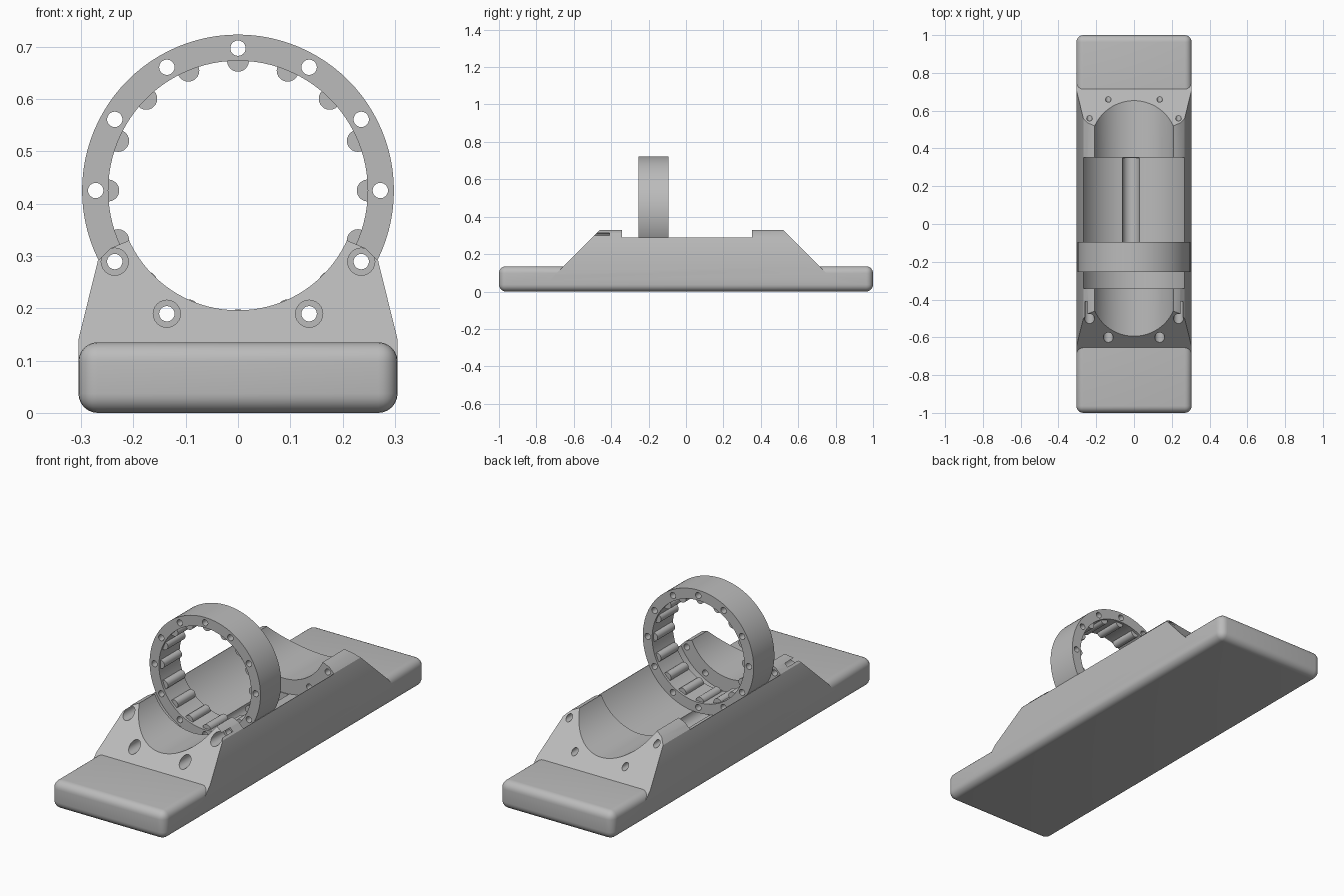
import bpy, bmesh, math
from mathutils import Matrix, Vector

if "Cube" in bpy.data.objects:
    bpy.data.objects.remove(bpy.data.objects["Cube"], do_unlink=True)

grey = bpy.data.materials.new("plain grey")
grey.use_nodes = True
COLOR = (0.5, 0.5, 0.5, 1)
grey.diffuse_color = COLOR
grey.node_tree.nodes["Principled BSDF"].inputs["Base Color"].default_value = COLOR

AXIS_Z = 0.425          # height of the ring axis
RING = (-0.253, -0.094)  # front and back of the ring
BED = (-0.342, 0.353)    # front and back of the trough


def to_object(name, bm):
    bmesh.ops.recalc_face_normals(bm, faces=bm.faces)
    mesh = bpy.data.meshes.new(name)
    bm.to_mesh(mesh)
    bm.free()
    ob = bpy.data.objects.new(name, mesh)
    bpy.context.collection.objects.link(ob)
    mesh.materials.append(grey)
    return ob


def add_box(bm, x, y, z):
    mid = Vector((sum(x) / 2, sum(y) / 2, sum(z) / 2))
    size = (x[1] - x[0], y[1] - y[0], z[1] - z[0], 1)
    bmesh.ops.create_cube(bm, size=1, matrix=Matrix.Translation(mid) @ Matrix.Diagonal(size))


def rods(name, points, radius, y, segments=24):
    """Separate cylinders along y, one at each (x, z) point."""
    bm = bmesh.new()
    for px, pz in points:
        m = Matrix.Translation((px, sum(y) / 2, pz)) @ Matrix.Rotation(math.pi / 2, 4, 'X')
        bmesh.ops.create_cone(bm, cap_ends=True, segments=segments, radius1=radius,
                              radius2=radius, depth=y[1] - y[0], matrix=m)
    return to_object(name, bm)


def around_axis(radius, degrees):
    return [(radius * math.cos(math.radians(a)), AXIS_Z + radius * math.sin(math.radians(a)))
            for a in degrees]


def combine(ob, other, operation):
    mod = ob.modifiers.new("boolean", 'BOOLEAN')
    mod.operation, mod.object, mod.solver = operation, other, 'EXACT'
    bpy.context.view_layer.objects.active = ob
    bpy.ops.object.modifier_apply(modifier=mod.name)
    bpy.data.objects.remove(other, do_unlink=True)


# Base slab with rounded edges
bm = bmesh.new()
add_box(bm, (-0.305, 0.305), (-1, 1), (0, 0.135))
bmesh.ops.bevel(bm, geom=bm.edges[:], offset=0.037, segments=6, profile=0.5, affect='EDGES')
cradle = to_object("cradle_base", bm)

# Tapered saddle block with 45 degree ends
half = [(0.305, 0.06), (0.305, 0.14), (0.268, 0.29), (0.243, 0.315), (0.205, 0.331)]
profile = half + [(-x, z) for x, z in reversed(half)]
bm = bmesh.new()
face = bm.faces.new([bm.verts.new((x, -0.8, z)) for x, z in profile])
ext = bmesh.ops.extrude_face_region(bm, geom=[face])
bmesh.ops.translate(bm, verts=[v for v in ext["geom"] if isinstance(v, bmesh.types.BMVert)],
                    vec=(0, 1.65, 0))
for y, side in ((-0.46, -1), (0.519, 1)):
    bmesh.ops.bisect_plane(bm, geom=bm.verts[:] + bm.edges[:] + bm.faces[:],
                           plane_co=(0, y, 0.33), plane_no=(0, side, 1), clear_outer=True)
    bmesh.ops.holes_fill(bm, edges=[e for e in bm.edges if e.is_boundary])
combine(cradle, to_object("saddle", bm), 'UNION')

# Lowered middle, round end openings, wider trough and cable groove
bm = bmesh.new()
add_box(bm, (-0.5, 0.5), BED, (0.288, 0.6))
combine(cradle, to_object("middle_cut", bm), 'DIFFERENCE')
combine(cradle, rods("opening", [(0, AXIS_Z)], 0.229, (-1.1, 1.1), 96), 'DIFFERENCE')
combine(cradle, rods("trough", [(0, AXIS_Z)], 0.2995, BED, 96), 'DIFFERENCE')
combine(cradle, rods("groove", [(-0.016, 0.13)], 0.045, (-0.17, 0.35)), 'DIFFERENCE')

# Bolt holes through both ends, counterbored at the front
bolts = around_axis(0.272, (-30, -60, -120, -150))
combine(cradle, rods("bolt_holes", bolts, 0.0147, (-0.9, 0.9)), 'DIFFERENCE')
combine(cradle, rods("counterbores", bolts, 0.026, (-0.9, -0.41)), 'DIFFERENCE')

# Ring with rollers around the inside and twelve bolt holes
ring = rods("roller_ring", [(0, AXIS_Z)], 0.298, RING, 96)
combine(ring, rods("bore", [(0, AXIS_Z)], 0.248, (-0.5, 0.5), 96), 'DIFFERENCE')
rollers = around_axis(0.248, [22.5 * i for i in range(16)])
combine(ring, rods("rollers", rollers, 0.021, (RING[0] + 0.012, RING[1] - 0.012)), 'UNION')
holes = around_axis(0.272, range(0, 360, 30))
combine(ring, rods("ring_holes", holes, 0.0147, (-0.5, 0.5)), 'DIFFERENCE')

# Smooth curved faces, keep edges sharp
for ob in (cradle, ring):
    bpy.ops.object.select_all(action='DESELECT')
    ob.select_set(True)
    bpy.context.view_layer.objects.active = ob
    bpy.ops.object.shade_smooth_by_angle(angle=math.radians(25))
